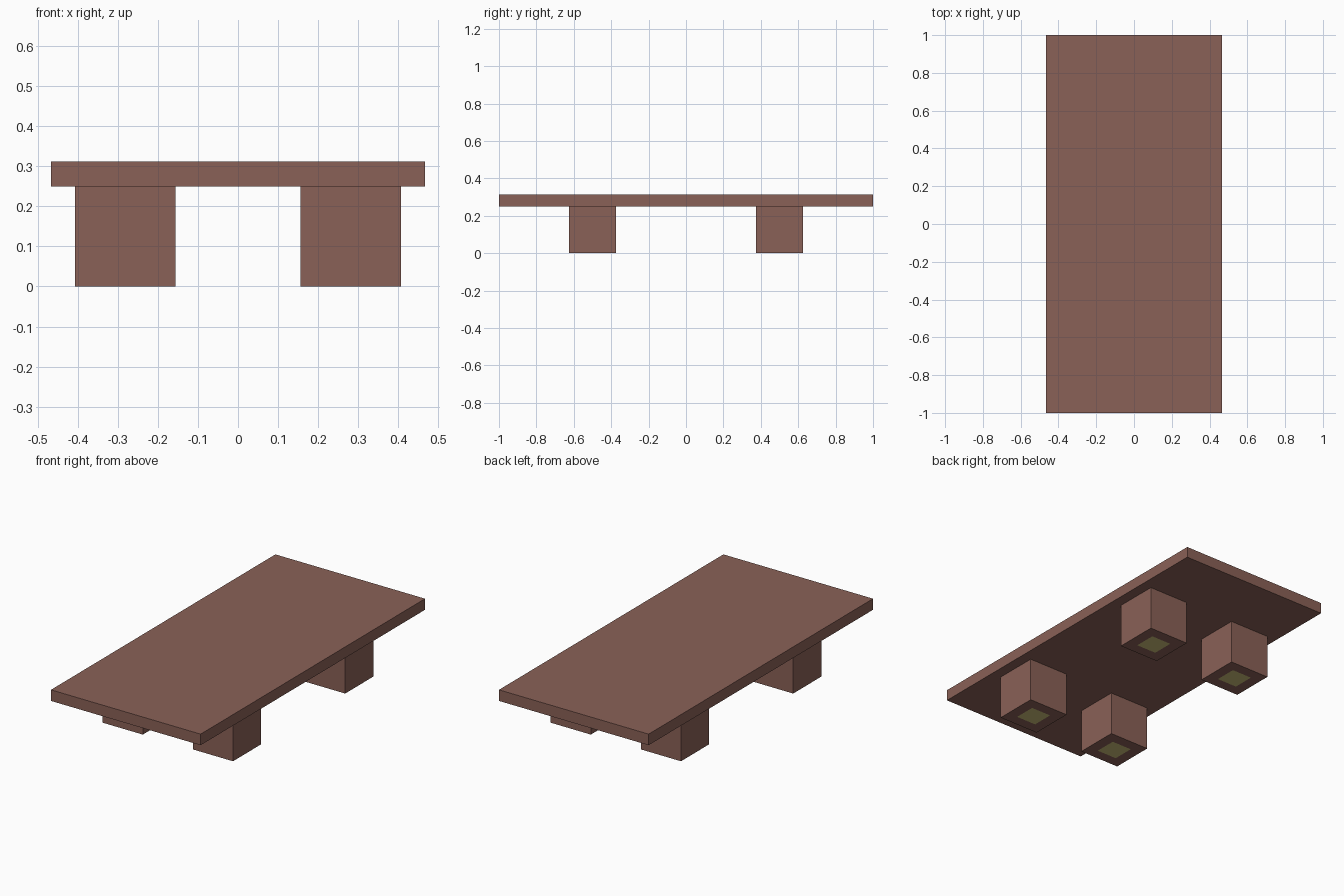
import bpy, bmesh
from mathutils import Matrix, Vector

if "Cube" in bpy.data.objects:
    bpy.data.objects.remove(bpy.data.objects["Cube"])


def linear(c):
    c /= 255
    return c / 12.92 if c <= 0.04045 else ((c + 0.055) / 1.055) ** 2.4


def material(name, rgb):
    m = bpy.data.materials.new(name)
    m.diffuse_color = (*[linear(c) for c in rgb], 1)
    m.use_nodes = True
    m.node_tree.nodes["Principled BSDF"].inputs["Base Color"].default_value = m.diffuse_color
    return m


brown = material("brown wood", (138, 97, 87))
tan = material("pale olive pad", (204, 189, 121))


def box(name, centre, size, pad=0.0):
    bm = bmesh.new()
    bmesh.ops.create_cube(bm, size=1, matrix=Matrix.Translation(centre) @ Matrix.Diagonal((*size, 1)))
    if pad:
        # inset coloured square on the underside
        bm.normal_update()
        under = min(bm.faces, key=lambda f: f.calc_center_median().z)
        bmesh.ops.inset_region(bm, faces=[under], thickness=pad, use_even_offset=True)
        under.material_index = 1
    mesh = bpy.data.meshes.new(name)
    bm.to_mesh(mesh)
    bm.free()
    mesh.materials.append(brown)
    if pad:
        mesh.materials.append(tan)
    obj = bpy.data.objects.new(name, mesh)
    bpy.context.collection.objects.link(obj)
    return obj


# Table top
box("table_top", Vector((0, 0, 0.28125)), (0.934, 2.0, 0.0625))

# Four block legs with foot pads
for sy, end in ((-1, "front"), (1, "back")):
    for sx, side in ((-1, "left"), (1, "right")):
        box(f"{end}_{side}_leg", Vector((sx * 0.2815, sy * 0.5, 0.125)), (0.25, 0.25, 0.25), 0.0625)
